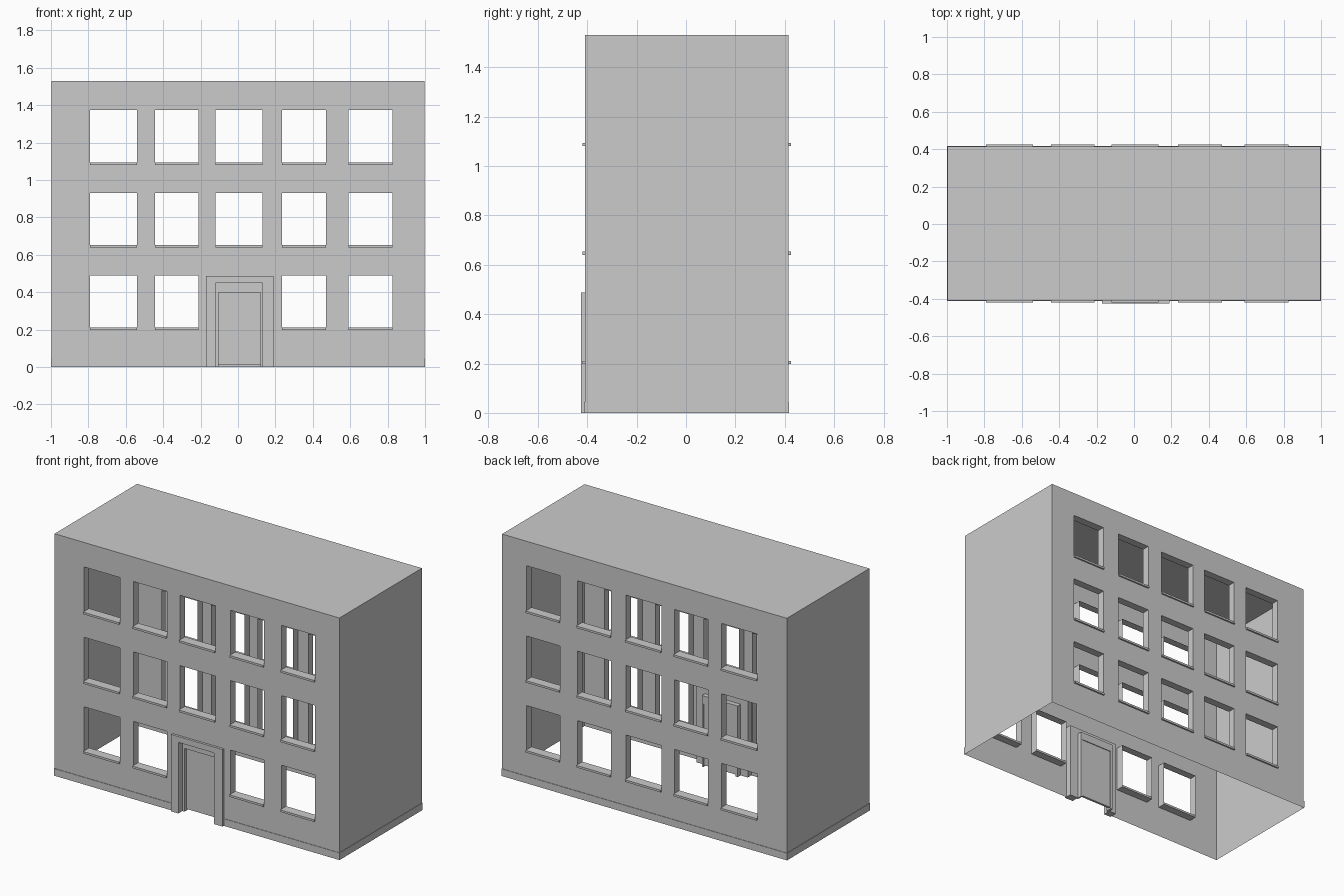
import bpy, bmesh
from mathutils import Vector

if "Cube" in bpy.data.objects:
    bpy.data.objects.remove(bpy.data.objects["Cube"])

X, YF, YB, TOP = 0.997, -0.41, 0.415, 1.53     # wall planes and roof height
COLS = [(-0.79, -0.54), (-0.445, -0.21), (-0.12, 0.13), (0.235, 0.47), (0.59, 0.825)]
ROWS = [(0.198, 0.49), (0.64, 0.93), (1.08, 1.375)]
DOOR = (-0.12, 0.13, 0.45)
DEPTH, SILL_H, SILL_OUT = 0.05, 0.013, 0.01
PLINTH_H, PLINTH_OUT = 0.045, 0.003


def quad(bm, pts, facing):
    f = bm.faces.new([bm.verts.new(p) for p in pts])
    f.normal_update()
    if f.normal.dot(Vector(facing)) < 0:
        f.normal_flip()


def finish(name, bm):
    bmesh.ops.remove_doubles(bm, verts=bm.verts, dist=1e-5)
    me = bpy.data.meshes.new(name)
    bm.to_mesh(me)
    bm.free()
    ob = bpy.data.objects.new(name, me)
    bpy.context.collection.objects.link(ob)
    return ob


def box(bm, x0, x1, y0, y1, z0, z1):
    m = bmesh.ops.create_cube(bm, size=1)
    for v in m["verts"]:
        v.co = ((x0 + x1) / 2 + v.co.x * (x1 - x0),
                (y0 + y1) / 2 + v.co.y * (y1 - y0),
                (z0 + z1) / 2 + v.co.z * (z1 - z0))


def openings(front):
    return [(a, b, c, d) for i, (a, b) in enumerate(COLS) for j, (c, d) in enumerate(ROWS)
            if not (front and i == 2 and j == 0)]


def facade(name, y, s, front):
    """Thin wall with window holes and reveals folded inward; s is the outward y sign."""
    bm = bmesh.new()
    wins = openings(front)
    holes = wins + ([(DOOR[0], DOOR[1], 0, DOOR[2])] if front else [])
    xs = sorted({-X, X, *[v for c in COLS for v in c]})
    zs = sorted({0, TOP, *[v for h in holes for v in h[2:]]})
    for x0, x1 in zip(xs, xs[1:]):
        for z0, z1 in zip(zs, zs[1:]):
            cx, cz = (x0 + x1) / 2, (z0 + z1) / 2
            if not any(a < cx < b and c < cz < d for a, b, c, d in holes):
                quad(bm, [(x0, y, z0), (x1, y, z0), (x1, y, z1), (x0, y, z1)], (0, s, 0))
    yi = y - s * DEPTH
    for a, b, c, d in wins:
        for x, n in ((a, 1), (b, -1)):
            quad(bm, [(x, y, c), (x, yi, c), (x, yi, d), (x, y, d)], (n, 0, 0))
        for z, n in ((c, 1), (d, -1)):
            quad(bm, [(a, y, z), (b, y, z), (b, yi, z), (a, yi, z)], (0, 0, n))
    finish(name, bm)

    # sills sit in the window bottoms and stick out a little
    bm = bmesh.new()
    ya, yb = sorted((y + s * SILL_OUT, yi))
    for a, b, c, d in wins:
        box(bm, a, b, ya, yb, c, c + SILL_H)
    finish(name + "_sills", bm)


facade("front_wall", YF, -1, True)
facade("back_wall", YB, 1, False)

# end walls and roof
bm = bmesh.new()
for s in (-1, 1):
    x = s * X
    quad(bm, [(x, YF, 0), (x, YB, 0), (x, YB, TOP), (x, YF, TOP)], (s, 0, 0))
quad(bm, [(-X, YF, TOP), (X, YF, TOP), (X, YB, TOP), (-X, YB, TOP)], (0, 0, 1))
finish("end_walls_and_roof", bm)

# plinth strip running round the base from one door jamb to the other
bm = bmesh.new()
o, L, R = PLINTH_OUT, -0.17, 0.19
inner = [(R, YF), (X, YF), (X, YB), (-X, YB), (-X, YF), (L, YF)]
outer = [(R, YF - o), (X + o, YF - o), (X + o, YB + o), (-X - o, YB + o), (-X - o, YF - o), (L, YF - o)]
for k in range(5):
    (ax, ay), (bx, by) = outer[k], outer[k + 1]
    quad(bm, [(ax, ay, 0), (bx, by, 0), (bx, by, PLINTH_H), (ax, ay, PLINTH_H)],
         (by - ay, ax - bx, 0))
    quad(bm, [(ax, ay, PLINTH_H), (bx, by, PLINTH_H), (*inner[k + 1], PLINTH_H), (*inner[k], PLINTH_H)],
         (0, 0, 1))
finish("plinth", bm)


def portal(name, o, i, y0, y1):
    """U-shaped door frame; o and i are (left, right, top) outside and inside."""
    bm = bmesh.new()
    prof = [(o[0], 0), (i[0], 0), (i[0], i[2]), (i[1], i[2]), (i[1], 0), (o[1], 0), (o[1], o[2]), (o[0], o[2])]
    f = bm.faces.new([bm.verts.new((x, y0, z)) for x, z in prof])
    r = bmesh.ops.extrude_face_region(bm, geom=[f], use_keep_orig=True)
    for g in r["geom"]:
        if isinstance(g, bmesh.types.BMVert):
            g.co.y = y1
    bmesh.ops.recalc_face_normals(bm, faces=bm.faces)
    finish(name, bm)


# entrance: outer surround, inner frame and door leaf
portal("door_surround", (L, R, 0.487), DOOR, -0.425, -0.375)
portal("door_frame", DOOR, (-0.105, 0.12, 0.40), -0.385, -0.345)
bm = bmesh.new()
box(bm, -0.105, 0.12, -0.365, -0.35, 0.01, 0.40)
finish("door_leaf", bm)
